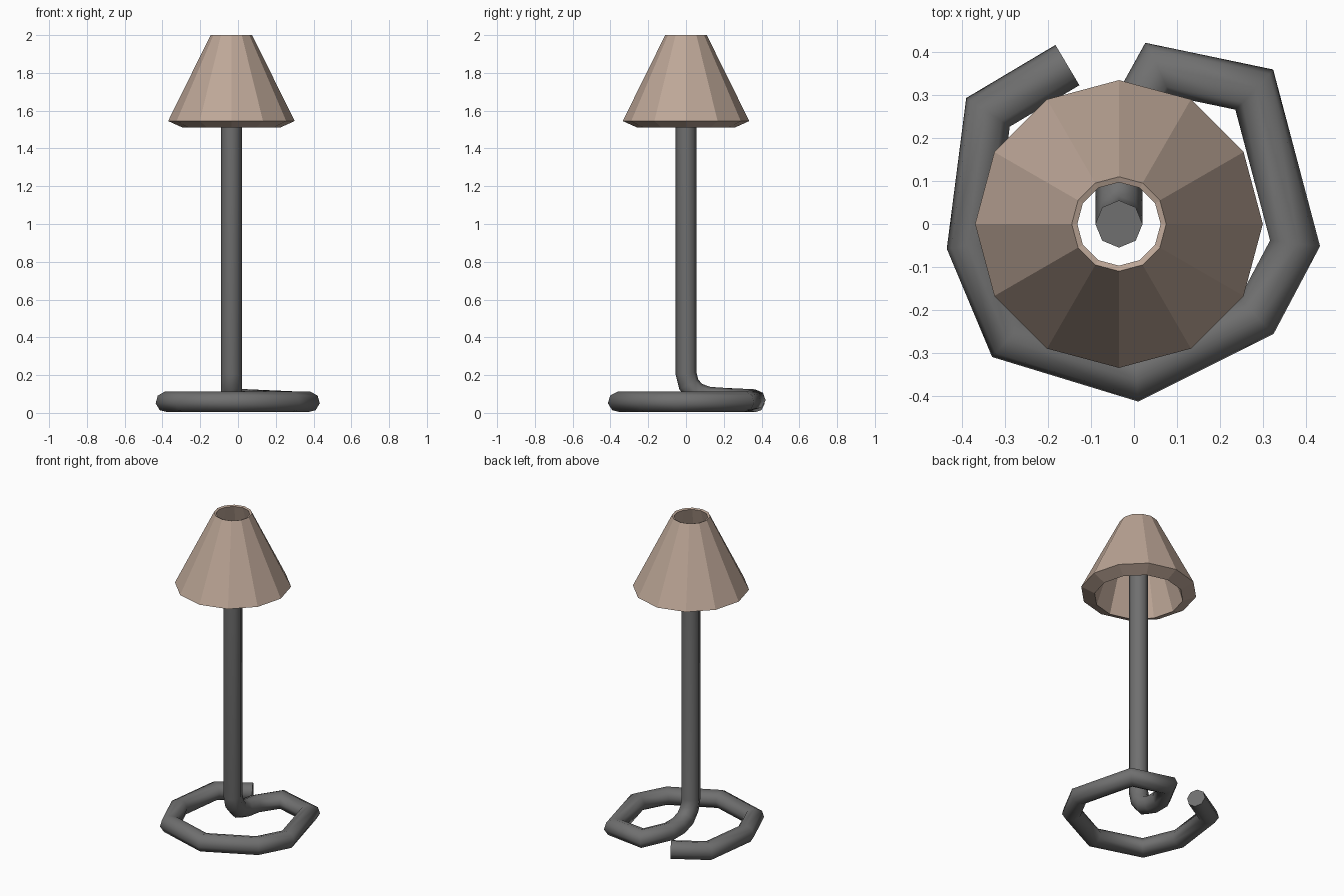
import bpy, bmesh, math
from mathutils import Vector

if "Cube" in bpy.data.objects:
    bpy.data.objects.remove(bpy.data.objects["Cube"])

CX = -0.035  # axis of the pole and shade


def material(name, rgb):
    m = bpy.data.materials.new(name)
    m.diffuse_color = (*rgb, 1)
    m.use_nodes = True
    m.node_tree.nodes["Principled BSDF"].inputs["Base Color"].default_value = m.diffuse_color
    return m


def finish(name, bm, mat, smooth):
    bmesh.ops.recalc_face_normals(bm, faces=bm.faces)
    for f in bm.faces:
        f.smooth = smooth
    me = bpy.data.meshes.new(name)
    bm.to_mesh(me)
    bm.free()
    me.materials.append(mat)
    ob = bpy.data.objects.new(name, me)
    bpy.context.collection.objects.link(ob)
    return ob


def bridge(bm, a, b):
    n = len(a)
    for i in range(n):
        bm.faces.new((a[i], a[(i + 1) % n], b[(i + 1) % n], b[i]))


def tube(name, path, radius, sides, mat):
    """Mitred sweep: each ring is slid along its segment to the joint plane."""
    pts = [Vector(p) for p in path]
    dirs = [(b - a).normalized() for a, b in zip(pts, pts[1:])]
    u = dirs[0].orthogonal().normalized()
    u = Vector((1, 0, 0))
    v = dirs[0].cross(u)
    co = []
    for i in range(sides):
        a = 2 * math.pi * i / sides
        co.append(pts[0] + radius * (math.cos(a) * u + math.sin(a) * v))
    bm = bmesh.new()
    rings = [[bm.verts.new(c) for c in co]]
    for k, d in enumerate(dirs):
        nxt = dirs[min(k + 1, len(dirs) - 1)]
        n = (d + nxt).normalized()
        co = [c + d * ((pts[k + 1] - c).dot(n) / d.dot(n)) for c in co]
        rings.append([bm.verts.new(c) for c in co])
        bridge(bm, rings[-2], rings[-1])
    bm.faces.new(rings[0])
    bm.faces.new(rings[-1])
    return finish(name, bm, mat, True)


def lathe(name, profile, sides, mat):
    """Closed profile of (radius, z) turned around the lamp axis."""
    bm = bmesh.new()
    rings = []
    for r, z in profile:
        rings.append([bm.verts.new((CX + r * math.cos(2 * math.pi * i / sides),
                                    r * math.sin(2 * math.pi * i / sides), z))
                      for i in range(sides)])
    for k in range(len(rings)):
        bridge(bm, rings[k], rings[(k + 1) % len(rings)])
    return finish(name, bm, mat, False)


grey = material("dark grey metal", (0.16, 0.16, 0.16))
beige = material("beige fabric", (0.51, 0.385, 0.31))

# Pole bending into the open ring base, one continuous tube
Z = 0.058
path = [(CX, 0, 1.7), (CX, 0, 0.21), (CX, 0.015, 0.15), (CX, 0.055, 0.105),
        (CX, 0.12, 0.083), (-0.028, 0.21, 0.077), (0.055, 0.36, 0.07),
        (0.28, 0.313, 0.06)]
path += [(x, y, Z) for x, y in [(0.375, -0.045), (0.285, -0.215), (0.005, -0.355),
                                (-0.29, -0.265), (-0.38, -0.05),
                                (-0.34, 0.26), (-0.155, 0.37)]]
stand = tube("pole_and_ring_base", path, 0.055, 8, grey)
# keep the two end caps crisp
for p in stand.data.polygons:
    if len(p.vertices) == 8:
        p.use_smooth = False

# Twelve-sided hollow shade with a turned-in lower rim
lathe("lamp_shade", [(0.11, 2.0), (0.335, 1.545), (0.257, 1.51), (0.097, 1.995)], 12, beige)
